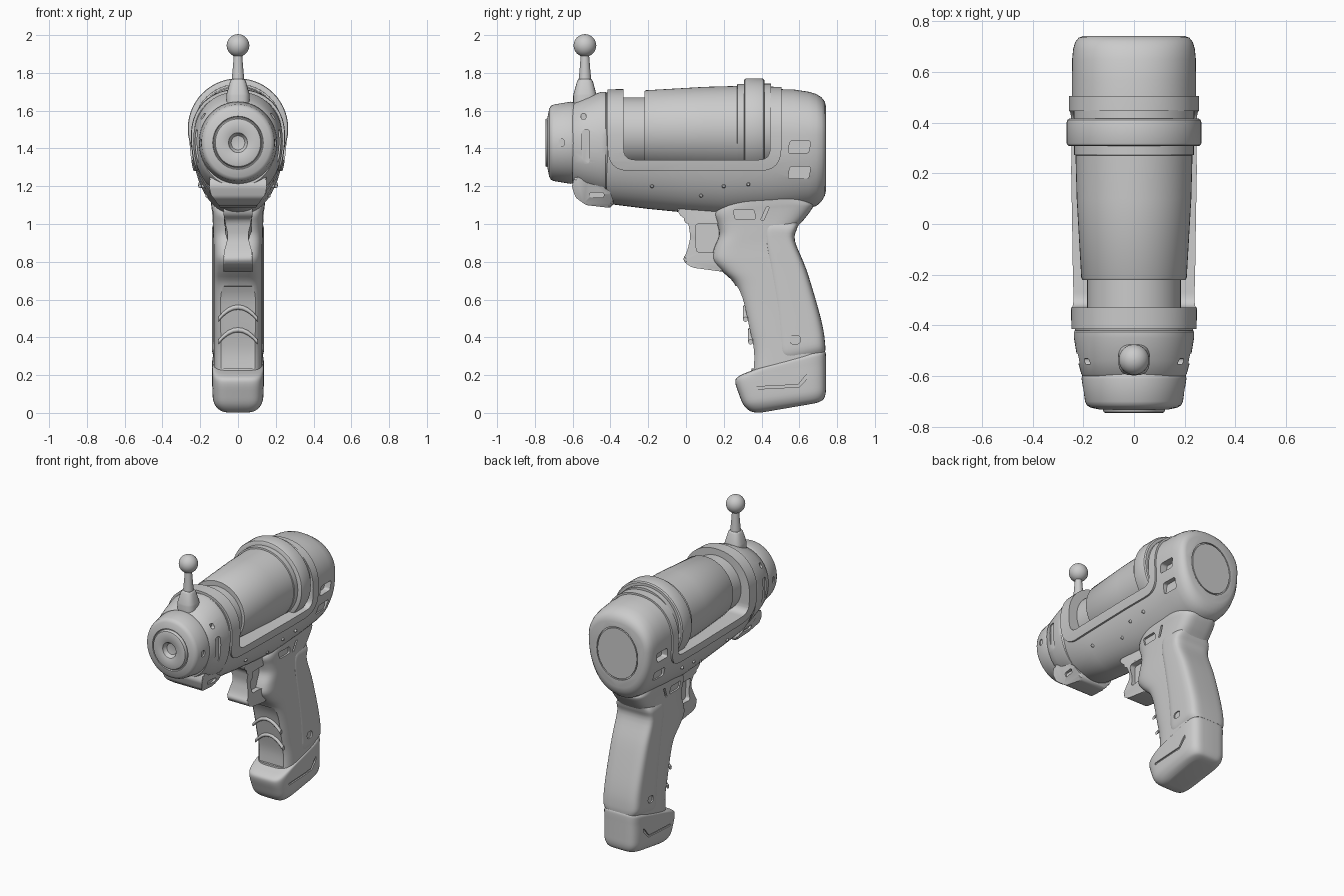
import bpy, bmesh, math
from mathutils import Vector as V

X, Y, Z = V((1, 0, 0)), V((0, 1, 0)), V((0, 0, 1))


def finish(name, bm):
    bmesh.ops.recalc_face_normals(bm, faces=bm.faces)
    me = bpy.data.meshes.new(name)
    bm.to_mesh(me)
    bm.free()
    ob = bpy.data.objects.new(name, me)
    bpy.context.collection.objects.link(ob)
    return ob


def section(c, u, vp, vn, e=2.0, n=56):
    """Superellipse ring; vp and vn are the two (possibly unequal) half axes."""
    ring = []
    for i in range(n):
        t = 2 * math.pi * i / n
        a, b = math.cos(t), math.sin(t)
        ring.append(c + u * math.copysign(abs(a) ** (2 / e), a)
                    + (vp if b >= 0 else vn) * abs(b) ** (2 / e))
    return ring


def loft(name, rings):
    bm = bmesh.new()
    vs = [[bm.verts.new(p) for p in r] for r in rings]
    n = len(vs[0])
    for a, b in zip(vs, vs[1:]):
        for i in range(n):
            bm.faces.new((a[i], a[(i + 1) % n], b[(i + 1) % n], b[i]))
    bm.faces.new(vs[0])
    bm.faces.new(vs[-1])
    return finish(name, bm)


def spline(rows, k=4):
    out = []
    for i in range(len(rows) - 1):
        p0, p1, p2, p3 = rows[max(i - 1, 0)], rows[i], rows[i + 1], rows[min(i + 2, len(rows) - 1)]
        for j in range(k):
            t = j / k
            out.append([b + .5 * t * (c - a + t * (2 * a - 5 * b + 4 * c - d + t * (3 * (b - c) + d - a)))
                        for a, b, c, d in zip(p0, p1, p2, p3)])
    return out + [list(rows[-1])]


def egg_loft(name, rows, zc, grow=0.0, e=2.15):
    """Rows of (y, half width, top z, bottom z)."""
    return loft(name, [section(V((0, y, zc)), X * (w + grow), Z * (t + grow - zc), Z * (b - grow - zc), e)
                       for y, w, t, b in rows])


def lathe_y(name, rows, zc, sz=1.0):
    return loft(name, [section(V((0, y, zc)), X * r, Z * r * sz, -Z * r * sz) for y, r in rows])


def grip_loft(name, rows, e=4.0, k=4):
    """Rows of (front y, front z, back y, back z, half width)."""
    rings = []
    for fy, fz, by, bz, w in spline(rows, k):
        f, b = V((0, fy, fz)), V((0, by, bz))
        rings.append(section((f + b) / 2, X * w, (b - f) / 2, (f - b) / 2, e))
    return loft(name, rings)


def fillet(pts, r, k=5):
    out = []
    for i, p in enumerate(pts):
        p, a, b = V(p), V(pts[i - 1]), V(pts[(i + 1) % len(pts)])
        s = p + (a - p).normalized() * min(r, (a - p).length * .45)
        e = p + (b - p).normalized() * min(r, (b - p).length * .45)
        out += [s.lerp(p, j / k).lerp(p.lerp(e, j / k), j / k) for j in range(k + 1)]
    return out


def prism(name, pts, x0, x1, r=0.0, bevel=0.0):
    if r:
        pts = fillet(pts, r)
    bm = bmesh.new()
    a, b = [[bm.verts.new((x, p[0], p[1])) for p in pts] for x in (x0, x1)]
    caps = [bm.faces.new(a), bm.faces.new(b)]
    for i in range(len(a)):
        j = (i + 1) % len(a)
        bm.faces.new((a[i], a[j], b[j], b[i]))
    if bevel:
        bmesh.ops.bevel(bm, geom=list({e for f in caps for e in f.edges}), offset=bevel,
                        segments=3, profile=.5, affect='EDGES')
    return finish(name, bm)


def boolean(ob, tool, op='DIFFERENCE'):
    m = ob.modifiers.new('cut', 'BOOLEAN')
    m.operation, m.object, m.solver = op, tool, 'EXACT'
    bpy.context.view_layer.objects.active = ob
    bpy.ops.object.modifier_apply(modifier=m.name)
    bpy.data.objects.remove(tool)


def side_cut(ob, pts, depth_x, r=0.01):
    for s in (-1, 1):
        boolean(ob, prism('cutter', pts, s * depth_x, s * .4, r))


def box(y0, y1, z0, z1, lean=0.0):
    return [(y0, z0), (y1, z0), (y1 + lean, z1), (y0 + lean, z1)]


# Main shell with the open tank bay
shell_rows = [(-.42, .232, 1.695, 1.12), (-.40, .238, 1.70, 1.105), (-.2, .24, 1.705, 1.08),
              (0, .242, 1.71, 1.06), (.2, .245, 1.715, 1.045), (.45, .245, 1.715, 1.06),
              (.57, .245, 1.712, 1.075), (.65, .244, 1.70, 1.085), (.69, .24, 1.688, 1.095),
              (.718, .232, 1.67, 1.12), (.735, .218, 1.648, 1.15), (.742, .198, 1.62, 1.18)]
shell = egg_loft('body_shell', shell_rows, 1.47)
boolean(shell, prism('cutter', box(-.35, .46, 1.32, 2), -.5, .5))
for z in (1.375, 1.24):
    side_cut(shell, box(.54, .65, z, z + .065, .01), .195, .015)
for r0, r1 in ((.155, .148),):
    back = lathe_y('cutter', [(.732, r0), (.8, r0)], 1.41, 1.15)
    boolean(back, lathe_y('cutter', [(.7, r1), (.83, r1)], 1.41, 1.15))
    boolean(shell, back)

# Raised band that frames the bay and forms the front and rear hoops
band = egg_loft('bay_band', [(-.44, .234, 1.70, 1.11)] + shell_rows[2:6] + [(.55, .245, 1.712, 1.07)], 1.47, .012)
outer = prism('cutter', fillet([(-.415, 2), (-.415, 1.28), (.505, 1.28), (.505, 2)], .12, 8), -.5, .5)
boolean(outer, prism('cutter', fillet([(-.33, 2.2), (-.33, 1.34), (.445, 1.34), (.445, 2.2)], .06, 8), -.6, .6))
boolean(band, outer, 'INTERSECT')

# Tank in the bay
lathe_y('tank', [(-.22, .19), (-.22, .203), (-.212, .208), (.1, .226), (.32, .232)], 1.5)
lathe_y('tank_neck', [(-.36, .185), (-.2, .185)], 1.485)
lathe_y('tank_collar', [(.27, .225), (.272, .236), (.45, .238)], 1.505)
lathe_y('tank_ring', [(.308, .22), (.308, .257), (.312, .263), (.32, .266), (.40, .266), (.41, .263),
                      (.416, .255), (.416, .22)], 1.505)

# Front collar with side slots
collar = egg_loft('front_collar', [(-.60, .185, 1.61, 1.22), (-.60, .202, 1.632, 1.2), (-.592, .208, 1.642, 1.19),
                                   (-.54, .222, 1.665, 1.17), (-.45, .237, 1.70, 1.14), (-.425, .237, 1.70, 1.14),
                                   (-.415, .23, 1.69, 1.15), (-.38, .22, 1.67, 1.15)], 1.44)
side_cut(collar, box(-.55, -.51, 1.32, 1.50), .208, .018)
side_cut(collar, box(-.555, -.53, 1.555, 1.585), .17, .01)

# Nose with concentric muzzle
nose = lathe_y('nose', [(-.56, .195), (-.605, .206), (-.61, .207), (-.70, .193), (-.715, .186), (-.724, .172),
                        (-.732, .134), (-.724, .130), (-.724, .126), (-.742, .120), (-.745, .112), (-.745, .056),
                        (-.741, .050), (-.728, .046), (-.715, .036), (-.712, .02)], 1.43, 1.05)
side_cut(nose, box(-.675, -.645, 1.41, 1.45), .19, .015)

# Chin block under the collar
chin = prism('chin_block', [(-.605, 1.2), (-.585, 1.14), (-.53, 1.10), (-.40, 1.085), (-.38, 1.11),
                            (-.40, 1.17), (-.52, 1.25), (-.59, 1.25)], -.15, .15, .015, .015)
for v in chin.data.vertices:
    v.co.x *= min(1.0, .62 + .38 * (v.co.z - 1.085) / .08)
side_cut(chin, box(-.51, -.435, 1.14, 1.168), .118, .013)

# Antenna
ant = [(1.62, .062), (1.68, .062), (1.69, .06), (1.755, .042), (1.765, .036), (1.767, .033), (1.82, .028), (1.92, .02)]
loft('antenna_stem', [section(V((0, -.535, z)), X * r, Y * r, -Y * r, 2.8 if z < 1.766 else 2, 32) for z, r in ant])
ball = [(1.945 - .06 * math.cos(a), .06 * math.sin(a)) for a in [math.pi * (i + .05) / 16.1 for i in range(17)]]
loft('antenna_ball', [section(V((0, -.535, z)), X * r, Y * r, -Y * r, 2, 32) for z, r in ball])

# Trigger with waisted front and recessed sides
trig = prism('trigger', fillet([(-.05, 1.09), (-.035, 1.045), (.01, 1.02), (.024, .93), (.005, .85), (-.02, .81),
                                (.025, .77), (.21, .745), (.26, .85), (.26, 1.09)], .03), -.078, .078, 0, .012)
for v in trig.data.vertices:
    v.co.x *= 1 - .3 * math.exp(-((v.co.z - .94) / .07) ** 2)
side_cut(trig, box(.055, .2, .85, 1.0, -.005), .035, .02)

# Grip
grip = grip_loft('grip', [(.23, 1.14, .62, 1.15, .145), (.17, 1.09, .665, 1.115, .142), (.15, 1.05, .672, 1.09, .138),
                          (.165, 1.0, .63, 1.03, .134), (.175, .94, .575, .965, .132), (.148, .87, .572, .91, .13),
                          (.14, .81, .60, .83, .13), (.19, .75, .63, .76, .13), (.252, .69, .657, .68, .13),
                          (.288, .6, .687, .58, .13), (.322, .45, .712, .48, .13), (.348, .33, .726, .38, .13),
                          (.345, .2, .73, .26, .13)])
boolean(grip, grip_loft('cutter', [(.2, .68, .272, .67, .104), (.24, .6, .304, .6, .104), (.27, .45, .338, .45, .104),
                                   (.28, .33, .362, .33, .104), (.28, .235, .362, .235, .104)], 8))
side_cut(grip, box(.26, .37, 1.025, 1.075, -.01), .122, .012)
side_cut(grip, box(.395, .412, 1.02, 1.09, .03), .125, .006)
for i, z in enumerate((.56, .44)):
    y = .315 + i * .027
    loft('finger_ridge_%d' % i, [section(V((x, y, z - 6 * x * x)), Y * .013, Z * .013, -Z * .013, 2, 16)
                                 for x in [-.104 + .026 * j for j in range(9)]])

# Raised palm panel on the rear of the grip
panel = grip_loft('palm_panel', [(.44, 1.04, .60, 1.01, .11), (.41, .99, .588, .975, .136), (.408, .91, .577, .91, .138),
                                 (.43, .76, .637, .76, .138), (.46, .56, .698, .56, .138), (.475, .4, .727, .44, .138),
                                 (.485, .31, .737, .36, .137), (.52, .27, .737, .325, .12)], 5)
side_cut(panel, box(.55, .605, .365, .41), .122, .02)

# Grip base
base = grip_loft('grip_base', [(.40, .002, .68, .05, .075), (.355, .004, .71, .06, .095), (.325, .02, .73, .075, .116),
                               (.30, .05, .74, .11, .132), (.28, .1, .741, .16, .136), (.263, .15, .741, .22, .137),
                               (.264, .18, .741, .26, .137), (.29, .2, .741, .295, .137), (.325, .215, .739, .32, .135),
                               (.35, .225, .73, .333, .125)], 5, 3)
side_cut(base, [(.36, .125), (.6, .137), (.65, .19), (.65, .215), (.63, .195), (.595, .15), (.36, .138)], .127, .004)

# Rivets along the lower shell
for s in (-1, 1):
    for i, (y, z, x) in enumerate(((-.18, 1.2, .176), (.08, 1.15, .155), (.2, 1.2, .19), (.33, 1.21, .195))):
        loft('rivet_%d_%s' % (i, 'r' if s > 0 else 'l'),
             [section(V((s * (x + d), y, z)), Y * r, Z * r, -Z * r, 2, 12) for d, r in ((-.02, .01), (.012, .01), (.018, .006))])

bpy.ops.object.select_all(action='SELECT')
bpy.context.view_layer.objects.active = shell
bpy.ops.object.shade_smooth_by_angle(angle=math.radians(35))
